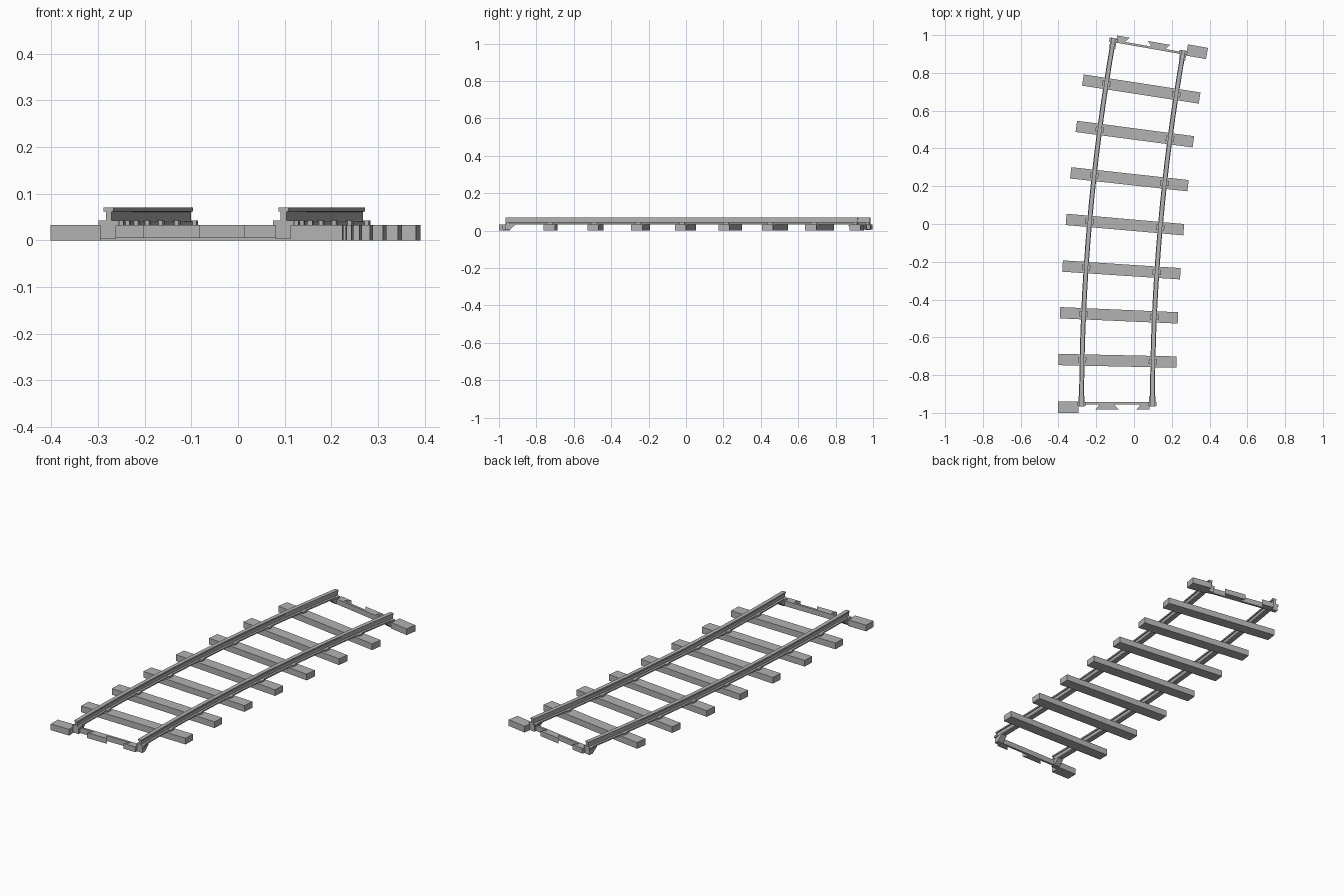
import bpy, math
from mathutils import Matrix, Vector

cube = bpy.data.objects.get("Cube")
if cube:
    bpy.data.objects.remove(cube, do_unlink=True)

RADIUS, CENTRE = 11.04, Vector((10.95, -0.965, 0))
ARC, STEPS, HALF_GAUGE = math.radians(10), 8, 0.1875
SLEEPER_TOP = 0.033

grey = bpy.data.materials.new("track grey")
grey.use_nodes = True
colour = (0.45, 0.45, 0.45, 1)
grey.diffuse_color = colour
grey.node_tree.nodes["Principled BSDF"].inputs["Base Color"].default_value = colour


def frame(angle, flip=False):
    """Local frame on the curved centreline: x across, y along the track."""
    pos = CENTRE + Vector((-RADIUS * math.cos(angle), RADIUS * math.sin(angle), 0))
    turn = math.pi if flip else 0
    return Matrix.Translation(pos) @ Matrix.Rotation(turn - angle, 4, 'Z')


def loft(name, rings, matrix=Matrix()):
    """Closed solid through a list of equal rings."""
    n = len(rings[0])
    verts = [p for ring in rings for p in ring]
    faces = [tuple(range(n))[::-1], tuple(range(len(verts) - n, len(verts)))]
    for r in range(len(rings) - 1):
        for i in range(n):
            j = (i + 1) % n
            faces.append((r * n + i, r * n + j, r * n + n + j, r * n + n + i))
    mesh = bpy.data.meshes.new(name)
    mesh.from_pydata(verts, [], faces)
    mesh.materials.append(grey)
    obj = bpy.data.objects.new(name, mesh)
    obj.matrix_world = matrix
    bpy.context.collection.objects.link(obj)
    return obj


def plate(name, outline, z0, z1, matrix):
    return loft(name, [[(x, y, z) for x, y in outline] for z in (z0, z1)], matrix)


def box(name, x0, x1, y0, y1, z0, z1, matrix):
    return plate(name, [(x0, y0), (x1, y0), (x1, y1), (x0, y1)], z0, z1, matrix)


# Rails: foot, web and head swept along the arc
half = [(0.013, 0.033), (0.013, 0.04), (0.006, 0.043), (0.006, 0.061),
        (0.0105, 0.062), (0.0105, 0.07)]
section = half + [(-x, z) for x, z in reversed(half)]
for side, name in ((-1, "outer_rail"), (1, "inner_rail")):
    rings = []
    for i in range(2 * STEPS + 1):
        m = frame(ARC * i / (2 * STEPS))
        rings.append([m @ Vector((side * HALF_GAUGE + x, 0, z)) for x, z in reversed(section)])
    loft(name, rings)

# Sleepers with rail chairs
for k in range(1, STEPS):
    m = frame(ARC * k / STEPS)
    box(f"sleeper_{k}", -0.3125, 0.3125, -0.03, 0.03, 0, SLEEPER_TOP, m)
    for side in (-1, 1):
        c = side * HALF_GAUGE
        box(f"chair_{k}", c - 0.022, c + 0.022, -0.014, 0.014, SLEEPER_TOP - 0.002, 0.042, m)

# Interlocking ends, the far one turned half a circle
for end, m in (("front", frame(0)), ("back", frame(ARC, True))):
    box(end + "_half_sleeper", -0.3125, -0.205, -0.035, 0.025, 0, SLEEPER_TOP, m)
    box(end + "_tie_bar", -0.19, 0.19, 0.01, 0.022, 0.005, SLEEPER_TOP, m)
    plate(end + "_middle_lug", [(-0.113, -0.016), (0.007, -0.016), (-0.018, 0.012), (-0.09, 0.012)],
          0.005, SLEEPER_TOP, m)
    plate(end + "_side_lug", [(0.104, -0.016), (0.172, -0.016), (0.172, 0.012), (0.128, 0.012)],
          0.005, SLEEPER_TOP, m)
    for side in (-1, 1):
        c = side * HALF_GAUGE
        # Sloped bracket under the rail end
        bracket = [(0, 0.003), (0.022, 0.003), (0.055, 0.033), (0, 0.033)]
        loft(end + "_bracket", [[(x, y, z) for y, z in bracket] for x in (c - 0.0175, c + 0.0155)], m)
        box(end + "_chair", c - 0.022, c + 0.022, 0.002, 0.022, SLEEPER_TOP - 0.002, 0.042, m)
    # Link from the half sleeper to the rail bracket
    box(end + "_link", -0.21, -0.18, 0.005, 0.025, 0.005, SLEEPER_TOP, m)
